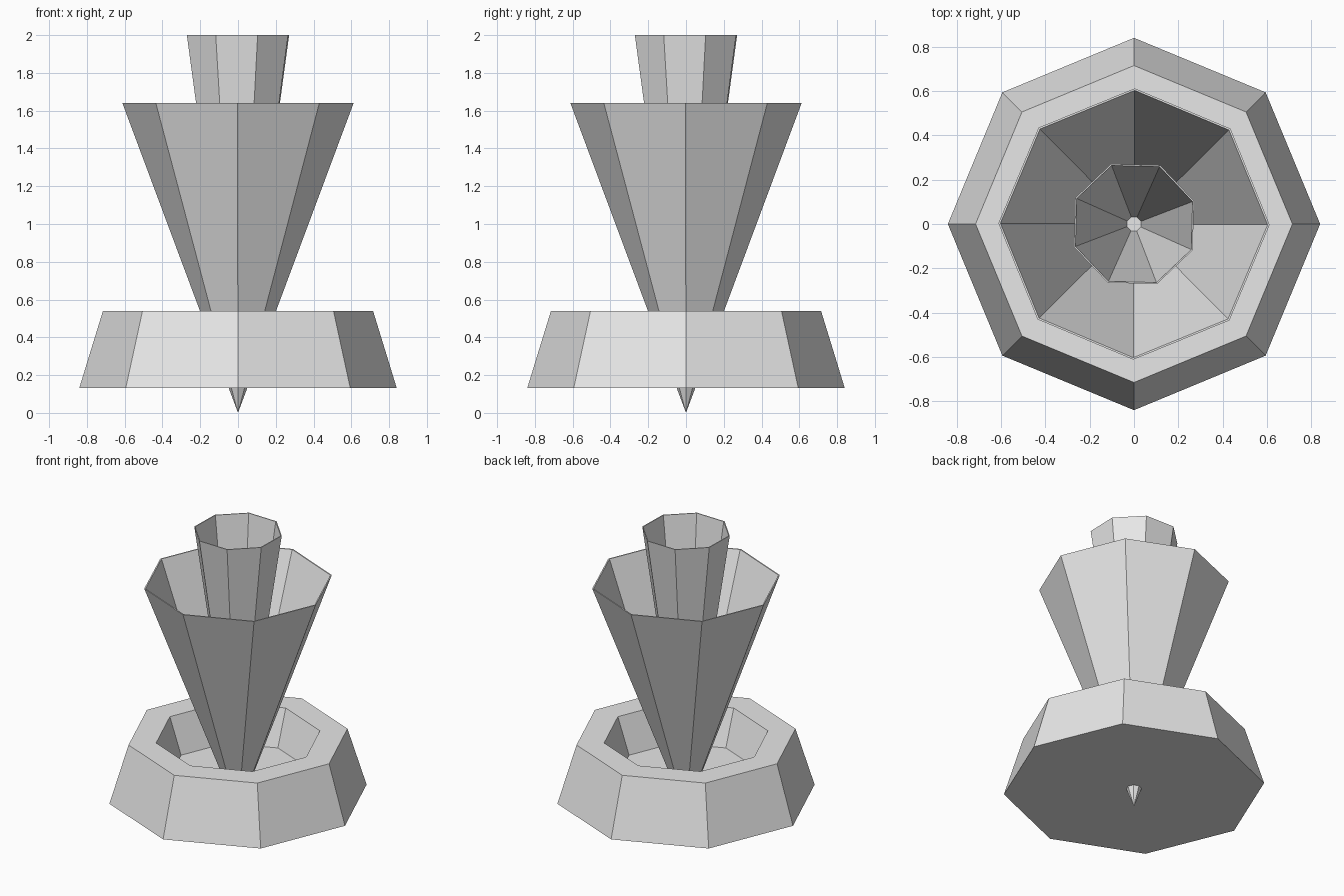
import bpy
import bmesh
import math

cube = bpy.data.objects.get("Cube")
if cube:
    bpy.data.objects.remove(cube, do_unlink=True)

# One plain grey for everything
grey = bpy.data.materials.new("light_grey")
grey.use_nodes = True
grey.diffuse_color = (0.8, 0.8, 0.8, 1)
grey.node_tree.nodes["Principled BSDF"].inputs["Base Color"].default_value = (0.8, 0.8, 0.8, 1)


def lathe(name, profile, turn=0.0, sides=8):
    """Flat-sided turned solid from (radius, z) points, listed bottom-outside to inside."""
    bm = bmesh.new()
    rings = []
    for r, z in profile:
        if r == 0:
            rings.append([bm.verts.new((0, 0, z))] * sides)
        else:
            angles = [turn + math.tau * i / sides for i in range(sides)]
            rings.append([bm.verts.new((r * math.cos(a), r * math.sin(a), z)) for a in angles])
    for low, high in zip(rings, rings[1:]):
        for i in range(sides):
            j = (i + 1) % sides
            corners = list(dict.fromkeys((low[i], low[j], high[j], high[i])))
            bm.faces.new(corners)
    # Close open ends with single flat polygons
    if profile[0][0] > 0:
        bm.faces.new(rings[0][::-1])
    if profile[-1][0] > 0:
        bm.faces.new(rings[-1])
    bmesh.ops.recalc_face_normals(bm, faces=bm.faces)
    mesh = bpy.data.meshes.new(name)
    bm.to_mesh(mesh)
    bm.free()
    mesh.materials.append(grey)
    obj = bpy.data.objects.new(name, mesh)
    bpy.context.collection.objects.link(obj)
    return obj


# Octagonal base with a sunken basin
lathe("basin_base", [(0.84, 0.133), (0.715, 0.54), (0.535, 0.54), (0.447, 0.29)])

# Wide thin-walled cone whose tip pokes out below the base
lathe("outer_cone", [(0, 0), (0.612, 1.64), (0.603, 1.64), (0, 0.024)], math.radians(-0.3))

# Narrow tall cup standing inside the cone
lathe("inner_cup", [(0.04, 0.28), (0.29, 2.0), (0.283, 2.0), (0.034, 0.30)], math.radians(21))
